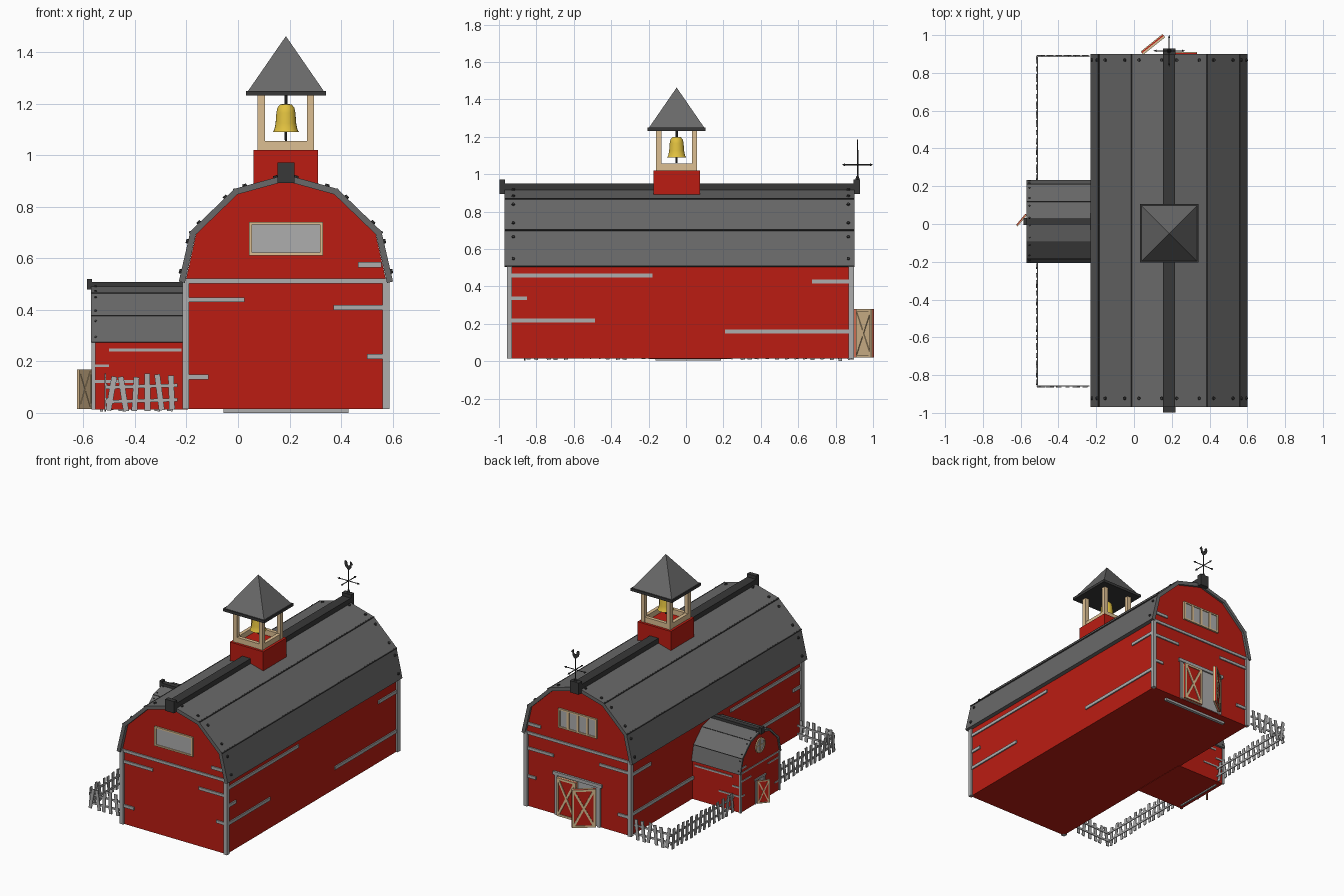
import bpy, bmesh, math, random
from mathutils import Matrix, Vector

if "Cube" in bpy.data.objects:
    bpy.data.objects.remove(bpy.data.objects["Cube"])
random.seed(4)

COL = {"red": (.5, .012, .006, 1), "roof": (.14, .14, .14, 1), "dark": (.04, .04, .04, 1),
       "light": (.42, .42, .42, 1), "beige": (.72, .52, .29, 1), "gold": (.75, .53, .05, 1)}
MATS = {}
for k, c in COL.items():
    MATS[k] = bpy.data.materials.new(k)
    MATS[k].diffuse_color = c
I = Matrix.Identity(4)
T = Matrix.Translation


class Part:
    """Collects simple solids into one named object."""
    def __init__(self, name, col, M=I):
        self.name, self.col, self.M, self.bm = name, col, M, bmesh.new()

    def box(self, x0, x1, y0, y1, z0, z1, L=I):
        m = T(((x0+x1)/2, (y0+y1)/2, (z0+z1)/2)) @ Matrix.Diagonal((x1-x0, y1-y0, z1-z0, 1))
        bmesh.ops.create_cube(self.bm, size=1, matrix=L @ m)
        return self

    def bar(self, a, b, w, t, n=(0, 1, 0), L=I):
        a, b, n = Vector(a), Vector(b), Vector(n)
        z = (b-a).normalized()
        x = n.cross(z).normalized()
        y = z.cross(x)
        R = Matrix((x, y, z)).transposed().to_4x4()
        m = T((a+b)/2) @ R @ Matrix.Diagonal((w, t, (b-a).length, 1))
        bmesh.ops.create_cube(self.bm, size=1, matrix=L @ m)
        return self

    def prism(self, pts, y0, y1):
        vs = [self.bm.verts.new((x, y0, z)) for x, z in pts]
        f = self.bm.faces.new(vs)
        r = bmesh.ops.extrude_face_region(self.bm, geom=[f])
        bmesh.ops.translate(self.bm, vec=(0, y1-y0, 0),
                            verts=[v for v in r["geom"] if isinstance(v, bmesh.types.BMVert)])
        return self

    def cone(self, p, r1, r2, h, seg=8, d=(0, 0, 1), rot=0):
        m = T(p) @ Vector(d).to_track_quat('Z', 'Y').to_matrix().to_4x4() @ Matrix.Rotation(rot, 4, 'Z')
        bmesh.ops.create_cone(self.bm, cap_ends=True, segments=seg, radius1=r1, radius2=r2, depth=h, matrix=m)
        return self

    def lathe(self, prof, seg, c):
        vs = [self.bm.verts.new((r, 0, z)) for r, z in prof]
        es = [self.bm.edges.new(p) for p in zip(vs, vs[1:])]
        bmesh.ops.spin(self.bm, geom=vs+es, cent=(0, 0, 0), axis=(0, 0, 1), angle=2*math.pi, steps=seg)
        bmesh.ops.remove_doubles(self.bm, verts=self.bm.verts, dist=1e-5)
        bmesh.ops.translate(self.bm, vec=c, verts=self.bm.verts)
        return self

    def done(self, smooth=False):
        self.bm.transform(self.M)
        bmesh.ops.recalc_face_normals(self.bm, faces=self.bm.faces)
        me = bpy.data.meshes.new(self.name)
        self.bm.to_mesh(me)
        self.bm.free()
        me.materials.append(MATS[self.col])
        ob = bpy.data.objects.new(self.name, me)
        bpy.context.collection.objects.link(ob)
        if smooth:
            bpy.context.view_layer.objects.active = ob
            ob.select_set(True)
            bpy.ops.object.shade_smooth_by_angle(angle=math.radians(40))
            ob.select_set(False)


OUT = [(.416, .51), (.371, .705), (.20, .87), (0, .925)]   # roof outside
INN = [(.39, .015), (.39, .51), (.346, .705), (.19, .852), (0, .905)]  # wall gable
GABLE = [(-.39, .39, .503, .522), (-.376, -.16, .43, .449), (.184, .38, .399, .418),
         (.28, .372, .565, .585), (.315, .38, .21, .229), (-.376, -.30, .13, .15)]
SIDE = [(-.94, -.18, .447, .468), (.673, .87, .415, .436), (-.94, -.85, .326, .347),
        (-.94, -.486, .206, .227), (.208, .87, .147, .169)]
ANNEX_SIDE = [(.24, .77, .44, .462), (.77, .87, .325, .346), (.58, .87, .21, .23)]


def mirrored(p):
    return p + [(-x, z) for x, z in p[-2::-1]]


def barn(n, M, y0, y1, side, ends):
    Part(n+"_walls", "red", M).prism(mirrored(INN), y0, y1).done()
    # roof slabs, bolts and ridge
    slabs, bolts = Part(n+"_roof", "roof", M), Part(n+"_roof_bolts", "dark", M)
    seams = Part(n+"_roof_seams", "dark", M)
    r0, r1 = y0-.025, y1+.015
    for s in (1, -1):
        for (xa, za), (xb, zb) in zip(OUT, OUT[1:]):
            d = Vector((xb-xa, zb-za)).normalized()
            nrm = Vector((d.y, -d.x))
            a, b = Vector((xa, za)), Vector((xb, zb))
            q = [a, b, b-nrm*.024, a-nrm*.024]
            slabs.prism([(s*p.x, p.y) for p in q], r0, r1)
            for f in (.2, .8):
                p = a.lerp(b, f)
                for e in ends:
                    y = r1-.032 if e > 0 else r0+.047
                    bolts.cone((s*p.x, y, p.y), .01, .008, .016, 8, (s*nrm.x, 0, nrm.y))
        for x, z in OUT[1:3]:
            seams.cone((s*x, (r0+r1)/2, z-.004), .006, .006, r1-r0-.002, 6, (0, 1, 0))
    slabs.done()
    bolts.done()
    seams.done()
    ridge = Part(n+"_ridge_cap", "dark", M).box(-.032, .032, r0, r1, .90, .95)
    for e in ends:
        ya, yb = (r1-.005, r1+.03) if e > 0 else (r0-.027, r0+.003)
        ridge.box(-.033, .033, ya, yb, .893, .972)
    ridge.done()
    # corner posts and loose boards
    trim = Part(n+"_trim_boards", "light", M)
    for s in (1, -1):
        for a, b, z0, z1 in side:
            trim.box(s*.385, s*.398, a, b, z0, z1)
    for e in ends:
        y = y1 if e > 0 else y0
        for s in (1, -1):
            trim.box(s*.376, s*.402, y-e*.016, y+e*.012, .015, .515)
        for a, b, z0, z1 in GABLE:
            trim.box(a, b, y-.008, y+.008, z0, z1)
    trim.done()


def door(n, M, w, h):
    # door leaf: red outside, timber inside, braced with a cross
    Part(n+"_panel", "red", M).box(0, w, 0, .006, 0, h).done()
    p = Part(n+"_frame", "beige", M).box(0, w, -.006, 0, 0, h)
    b = .014
    for y in (.007, -.007):
        p.box(0, b, y-.004, y+.004, 0, h).box(w-b, w, y-.004, y+.004, 0, h)
        p.box(b, w-b, y-.004, y+.004, 0, b).box(b, w-b, y-.004, y+.004, h-b, h)
        p.bar((b, y, b), (w-b, y, h-b), b, .007).bar((b, y, h-b), (w-b, y, b), b, .006)
    p.done()


def doorway(n, M, x0, x1, h, y, sill):
    f = Part(n+"_doorway", "light", M).box(x0, x1, y-.004, y+.004, .018, h)
    f.box(x0-.022, x0-.002, y-.006, y+.01, .015, h).box(x1+.002, x1+.022, y-.006, y+.01, .015, h)
    f.box(x0-.035, x1+.035, y-.006, y+.014, h, h+.022)
    f.box(-sill, sill, y-.07, y-.05, 0, .016).done()


MAIN = T((.186, 0, 0))
ANX = T((-.093, .013, .005)) @ Matrix.Rotation(math.pi/2, 4, 'Z') @ Matrix.Scale(.53, 4)
barn("barn", MAIN, -.945, .885, SIDE, (1, -1))
barn("annex", ANX, .19, .885, ANNEX_SIDE, (1,))

# doors
doorway("barn", MAIN, -.146, .15, .285, .885, .243)
door("barn_closed_door", MAIN @ T((.002, .90, .02)), .146, .258)
door("barn_open_door", MAIN @ T((-.144, .905, .02)) @ Matrix.Rotation(math.radians(38.5), 4, 'Z'), .148, .258)
doorway("annex", ANX, -.076, .076, .315, .885, .33)
door("annex_open_door", ANX @ T((.072, .90, .02)) @ Matrix.Diagonal((-1, 1, 1, 1))
     @ Matrix.Rotation(math.radians(40), 4, 'Z'), .148, .29)

# gable windows
for n, y, bars in (("front", -.945, ()), ("back", .885, (-.072, 0, .072))):
    Part(n+"_window_pane", "light", MAIN).box(-.135, .135, y-.006, y+.006, .62, .735).done()
    f = Part(n+"_window_frame", "beige", MAIN)
    for s in (1, -1):
        f.box(s*.132, s*.144, y-.012, y+.012, .612, .742)
    f.box(-.132, .132, y-.012, y+.012, .612, .622).box(-.132, .132, y-.012, y+.012, .732, .742)
    for b in bars:
        f.box(b-.008, b+.008, y-.011, y+.011, .62, .735)
    f.done()

# round annex window
Part("round_window_pane", "light", ANX).cone((0, .887, .735), .08, .08, .012, 24, (0, 1, 0)).done()
f = Part("round_window_frame", "beige", ANX)
for i in range(24):
    a, b = (2*math.pi*k/24 for k in (i, i+1))
    f.bar((.085*math.cos(a), .888, .735+.085*math.sin(a)),
          (.085*math.cos(b), .888, .735+.085*math.sin(b)), .018, .024)
f.box(-.006, .006, .883, .898, .65, .82).box(-.08, .08, .883, .897, .729, .741).done()

# bell tower
TOW = T((.186, -.05, 0))
Part("tower_base", "red", TOW).box(-.125, .125, -.125, .125, .87, 1.02).done()
f = Part("tower_frame", "beige", TOW)
for s in (1, -1):
    for t in (1, -1):
        f.box(s*.082, s*.11, t*.082, t*.11, 1.02, 1.235)
    f.box(-.082, .082, s*.084, s*.108, 1.02, 1.056)
    f.box(s*.084, s*.108, -.082, .082, 1.02, 1.056)
f.done()
Part("tower_eaves", "dark", TOW).box(-.155, .155, -.155, .155, 1.232, 1.25).done()
Part("tower_roof", "roof", TOW).cone((0, 0, 1.3565), .147*2**.5, 0, .213, 4, rot=math.pi/4).done()
Part("bell", "gold").lathe([(0, 1.20), (.022, 1.198), (.033, 1.185), (.037, 1.165), (.04, 1.125), (.045, 1.10),
                            (.051, 1.09), (.046, 1.09), (.036, 1.12), (.031, 1.175), (0, 1.19)],
                           24, (.186, -.05, 0)).done(True)
Part("bell_rod", "dark", TOW).cone((0, 0, 1.217), .006, .006, .036).cone((0, 0, 1.125), .005, .005, .13).done()

# weather vane
VANE = T((.186, .917, 0))
v = Part("weather_vane", "dark", VANE).cone((0, 0, 1.04), .004, .004, .18, 8)
v.cone((0, 0, .98), .012, .006, .02)
for d in ((1, 0, 0), (0, 1, 0)):
    v.cone((0, 0, 1.05), .003, .003, .15, 6, d)
    for s in (1, -1):
        v.cone(Vector(d)*s*.076, .007, 0, .016, 6, Vector(d)*s)
        bmesh.ops.translate(v.bm, vec=(0, 0, 1.05), verts=[p for p in v.bm.verts if p.co.z < .1])
v.prism([(-.002, 1.125), (.008, 1.127), (.02, 1.142), (.022, 1.16), (.032, 1.166), (.022, 1.18), (.014, 1.184),
         (.010, 1.158), (-.006, 1.152), (-.012, 1.178), (-.026, 1.184), (-.031, 1.166), (-.022, 1.142)],
        -.002, .002).done()

# picket fence with crooked pickets
f = Part("picket_fence", "light")
for a, b in (((-.235, .893), (-.515, .893)), ((-.515, .893), (-.515, .22)),
             ((-.515, -.2), (-.515, -.862)), ((-.515, -.862), (-.235, -.862))):
    a, b = Vector((*a, 0)), Vector((*b, 0))
    d = (b-a).normalized()
    n = d.cross(Vector((0, 0, 1)))
    count = round((b-a).length/.049)
    up = Vector((0, 0, 1))
    for i in range(count):
        p = a.lerp(b, (i+.5)/count)
        t = random.uniform(-.012, .012)
        f.bar(p-d*t+up*random.uniform(.006, .014), p+d*t+up*random.uniform(.138, .153), .022, .006, n)
    for z in (.047, .103):
        f.bar(a-n*.005+up*(z-.004), b-n*.005+up*(z+.004), .013, .006, n)
f.done()

for m in bpy.data.materials:
    if m.users and not m.is_grease_pencil:
        m.use_nodes = True
        m.node_tree.nodes["Principled BSDF"].inputs["Base Color"].default_value = m.diffuse_color
